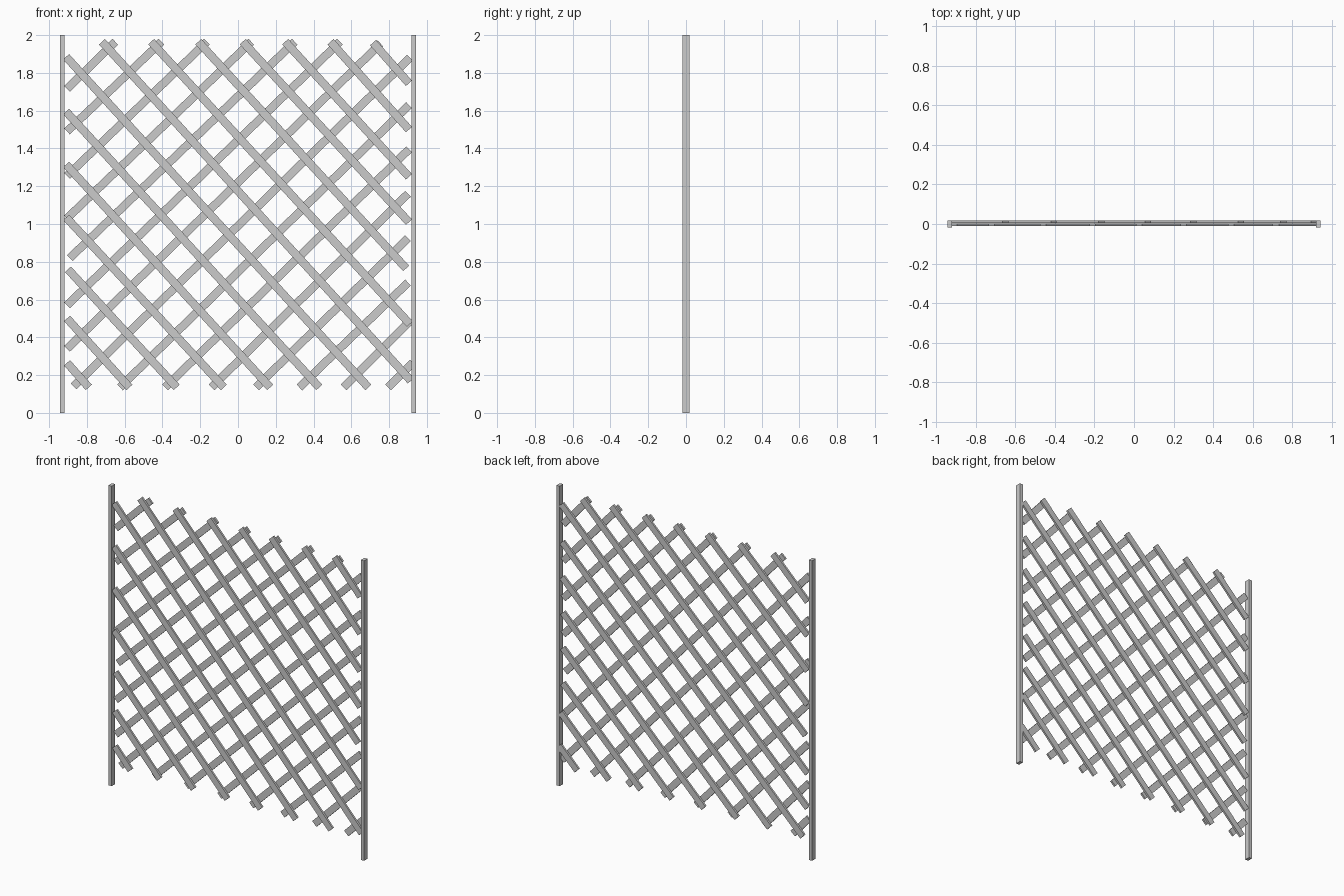
import bpy
from mathutils import Matrix, Vector


def box(name, size, matrix):
    bpy.ops.mesh.primitive_cube_add(size=1)
    ob = bpy.context.object
    ob.name = name
    ob.data.transform(matrix @ Matrix.Diagonal((*size, 1)))
    return ob


def slat(name, x0, z0, x1, z1, y, width=0.043, depth=0.013):
    """Square-cut batten between two end points in the XZ plane."""
    a, b = Vector((x0, y, z0)), Vector((x1, y, z1))
    d = (b - a).normalized()
    n = Vector((0, 1, 0))
    rot = Matrix((d, n, d.cross(n))).transposed().to_4x4()
    box(name, ((b - a).length, depth, width), Matrix.Translation((a + b) / 2) @ rot)


# Side posts
for side, x in (("left", -0.931), ("right", 0.931)):
    box(f"{side}_post", (0.023, 0.036, 2.0), Matrix.Translation((x, 0, 1)))

LOW, HIGH = 0.135, 1.965

# Front slats, falling to the right: (left/top end) -> (bottom/right end)
falling = [
    (-0.905, 0.265, -0.79, LOW), (-0.905, 0.50, -0.575, LOW),
    (-0.90, 0.76, -0.325, LOW), (-0.91, 1.035, -0.075, LOW),
    (-0.91, 1.315, 0.17, LOW), (-0.91, 1.595, 0.43, LOW),
    (-0.91, 1.885, 0.69, LOW), (-0.72, HIGH, 0.915, 0.17),
    (-0.46, HIGH, 0.91, 0.47), (-0.21, HIGH, 0.89, 0.765),
    (0.025, HIGH, 0.905, 1.01), (0.25, HIGH, 0.905, 1.25),
    (0.49, HIGH, 0.905, 1.50), (0.715, 1.96, 0.905, 1.745),
]
for i, ends in enumerate(falling):
    slat(f"front_slat_{i + 1}", *ends, y=-0.003)

# Back slats, rising to the right: (left/bottom end) -> (top/right end)
rising = [
    (-0.905, 1.715, -0.65, HIGH), (-0.905, 1.49, -0.405, HIGH),
    (-0.905, 1.255, -0.165, HIGH), (-0.905, 1.03, 0.07, HIGH),
    (-0.89, 0.82, 0.30, HIGH), (-0.905, 0.57, 0.54, HIGH),
    (-0.905, 0.34, 0.755, 1.955), (-0.87, 0.14, 0.91, 1.88),
    (-0.625, LOW, 0.905, 1.63), (-0.385, LOW, 0.905, 1.395),
    (-0.14, LOW, 0.90, 1.16), (0.095, LOW, 0.90, 0.925),
    (0.325, LOW, 0.90, 0.69), (0.56, LOW, 0.915, 0.49),
    (0.795, LOW, 0.926, 0.265),
]
for i, ends in enumerate(rising):
    slat(f"back_slat_{i + 1}", *ends, y=0.0105)
